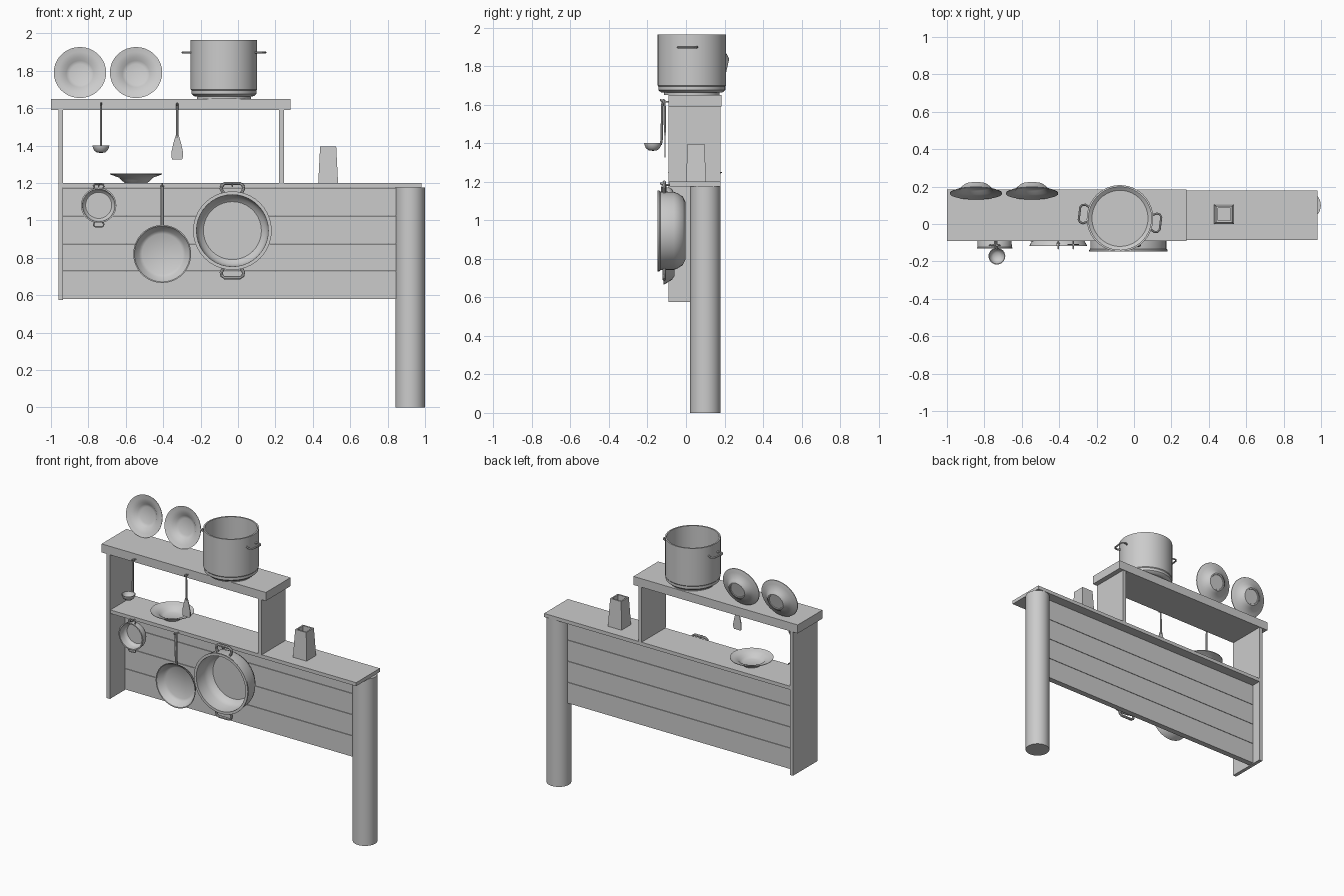
import bpy, bmesh, math
from mathutils import Matrix, Vector

if "Cube" in bpy.data.objects:
    bpy.data.objects.remove(bpy.data.objects["Cube"])


def finish(name, bm, smooth=True, mat=None):
    me = bpy.data.meshes.new(name)
    bmesh.ops.recalc_face_normals(bm, faces=bm.faces)
    bm.to_mesh(me)
    bm.free()
    ob = bpy.data.objects.new(name, me)
    bpy.context.collection.objects.link(ob)
    if mat:
        ob.matrix_world = mat
    if smooth:
        bpy.ops.object.select_all(action='DESELECT')
        ob.select_set(True)
        bpy.context.view_layer.objects.active = ob
        bpy.ops.object.shade_smooth_by_angle(angle=math.radians(35))
    return ob


def box(name, x, y, z):
    bm = bmesh.new()
    bmesh.ops.create_cube(bm, size=1)
    for v in bm.verts:
        v.co = [a[0] + (c + 0.5) * (a[1] - a[0]) for a, c in zip((x, y, z), v.co)]
    return finish(name, bm, False)


def lathe(name, profile, mat, n=36):
    bm = bmesh.new()
    vs = [bm.verts.new((r, 0, h)) for r, h in profile]
    es = [bm.edges.new(p) for p in zip(vs, vs[1:])]
    bmesh.ops.spin(bm, geom=vs + es, axis=(0, 0, 1), cent=(0, 0, 0),
                   angle=2 * math.pi, steps=n)
    bmesh.ops.remove_doubles(bm, verts=bm.verts, dist=1e-5)
    return finish(name, bm, True, mat)


def tube(name, pts, r, mat=Matrix(), sides=8):
    # sweep a ring along a path
    bm = bmesh.new()
    pts = [Vector(p) for p in pts]
    rings = []
    for i, p in enumerate(pts):
        t = (pts[min(i + 1, len(pts) - 1)] - pts[max(i - 1, 0)]).normalized()
        a = t.orthogonal() if i == 0 else a - t * a.dot(t)
        a.normalize()
        b = t.cross(a)
        rings.append([bm.verts.new(p + r * (math.cos(k * math.tau / sides) * a
                      + math.sin(k * math.tau / sides) * b)) for k in range(sides)])
    for q, w in zip(rings, rings[1:]):
        for k in range(sides):
            m = (k + 1) % sides
            bm.faces.new((q[k], q[m], w[m], w[k]))
    bm.faces.new(rings[0])
    bm.faces.new(rings[-1])
    return finish(name, bm, True, mat)


def place(x, y, z, rx=0, rz=0, s=1):
    return (Matrix.Translation((x, y, z)) @ Matrix.Rotation(math.radians(rz), 4, 'Z')
            @ Matrix.Rotation(math.radians(rx), 4, 'X') @ Matrix.Scale(s, 4))


def loop_handles(name, mat, base, out, half, h, r):
    # pair of rounded loop handles on local +y and -y
    path = [(-half * .8, base), (-half, base + out * .45), (-half * .93, base + out * .8),
            (-half * .7, base + out), (half * .7, base + out), (half * .93, base + out * .8),
            (half, base + out * .45), (half * .8, base)]
    for side, sg in (("a", 1), ("b", -1)):
        tube(f"{name}_handle_{side}", [(x, sg * y, h) for x, y in path], r, mat)


# Wooden frame
box("top_shelf", (-1, .28), (-.09, .185), (1.59, 1.65))
box("left_side_panel", (-.96, -.935), (-.09, .18), (.575, 1.59))
box("upper_right_panel", (.22, .245), (-.09, .18), (1.2, 1.59))
box("counter", (-.935, .98), (-.085, .18), (1.175, 1.2))

# Back boards with thin grooves
for i in range(4):
    z = .58 + i * .14875
    box(f"back_board_{i + 1}", (-.935, .86), (.075, .115), (z, z + .146))

# Round post
lathe("post", [(0, 0), (.079, 0), (.079, 1.175), (0, 1.175)], place(.92, .1, 0), 32)

# Tapered open square vase
bm = bmesh.new()
rings = []
for half, z in ((.053, 1.2), (.043, 1.395), (.033, 1.395), (.04, 1.212)):
    rings.append([bm.verts.new((.482 + sx * half, .052 + sy * half, z))
                  for sx, sy in ((-1, -1), (1, -1), (1, 1), (-1, 1))])
for a, b in zip(rings, rings[1:]):
    for k in range(4):
        m = (k + 1) % 4
        bm.faces.new((a[k], a[m], b[m], b[k]))
bm.faces.new(rings[0])
bm.faces.new(rings[-1])
finish("square_vase", bm, False)

# Plates: two upright on the shelf, one lying on the counter
plate = [(0, .004), (.05, .004), (.052, 0), (.06, 0), (.075, .012), (.09, .028), (.115, .037),
         (.139, .046), (.14, .05), (.115, .042), (.088, .034), (.073, .018), (.055, .01), (0, .01)]
for i, x in enumerate((-.845, -.545)):
    lathe(f"upright_plate_{i + 1}", plate, place(x, .211, 1.779, 77))
lathe("lying_plate", plate, place(-.545, .047, 1.2))

# Stock pot on the shelf
m = place(-.075, .03, 1.65, 0, 83)
lathe("stock_pot", [(0, 0), (.145, 0), (.145, .012), (.16, .014), (.174, .026), (.174, .045),
                    (.178, .05), (.178, .315), (.168, .315), (.168, .035), (.15, .022),
                    (0, .022)], m, 40)
loop_handles("stock_pot", m, .172, .046, .05, .248, .006)

# Two hanging pots, the small one a scaled copy
pot = [(0, 0), (.15, 0), (.178, .014), (.195, .04), (.202, .06), (.204, .13), (.21, .136),
       (.21, .145), (.192, .145), (.19, .06), (.178, .03), (.155, .012), (0, .012)]
for name, x, y, z, s in (("large_pot", -.03, -.003, .945, 1), ("small_pot", -.745, -.065, 1.08, .45)):
    m = place(x, y, z, 90, 0, s)
    lathe(name, pot, m, 40)
    loop_handles(name, m, .2, .052, .06, .11, .009)

# Frying pan with flat handle
m = place(-.405, -.06, .82, 90)
lathe("frying_pan", [(0, 0), (.11, 0), (.128, .012), (.153, .052), (.155, .057), (.149, .055),
                     (.124, .016), (.108, .006), (0, .006)], m)
tube("frying_pan_handle", [(0, .148, .046), (0, .2, .05), (0, .3, .052), (0, .365, .05)], .009, m)

# Ladle
bowl = [(0, 0), (.022, .003), (.036, .014), (.044, .032), (.045, .04), (.041, .04),
        (.033, .017), (.02, .007), (0, .004)]
lathe("ladle_bowl", bowl, place(-.733, -.172, 1.36), 24)
tube("ladle_handle", [(-.733, -.131, 1.392), (-.733, -.126, 1.42), (-.733, -.124, 1.6),
                      (-.733, -.115, 1.628)], .006)

# Spatula: thin flat blade plus handle
bm = bmesh.new()
half = [(.026, 1.325), (.031, 1.34), (.031, 1.365), (.02, 1.415), (.008, 1.455)]
outline = half + [(-x, z) for x, z in reversed(half)]
f = bm.faces.new([bm.verts.new((-.325 + x, -.112, z)) for x, z in outline])
ext = bmesh.ops.extrude_face_region(bm, geom=[f])
for v in ext["geom"]:
    if isinstance(v, bmesh.types.BMVert):
        v.co.y += .006
finish("spatula_blade", bm, False)
tube("spatula_handle", [(-.325, -.109, 1.44), (-.325, -.11, 1.55), (-.325, -.112, 1.625)], .006)

# Small hooks on the shelf and counter fronts
for i, (x, z) in enumerate(((-.733, 1.615), (-.325, 1.615), (-.745, 1.183),
                            (-.405, 1.183), (-.03, 1.183))):
    tube(f"hook_{i + 1}", [(x, -.08, z), (x, -.122, z), (x, -.13, z + .004),
                           (x, -.132, z + .014)], .004)
